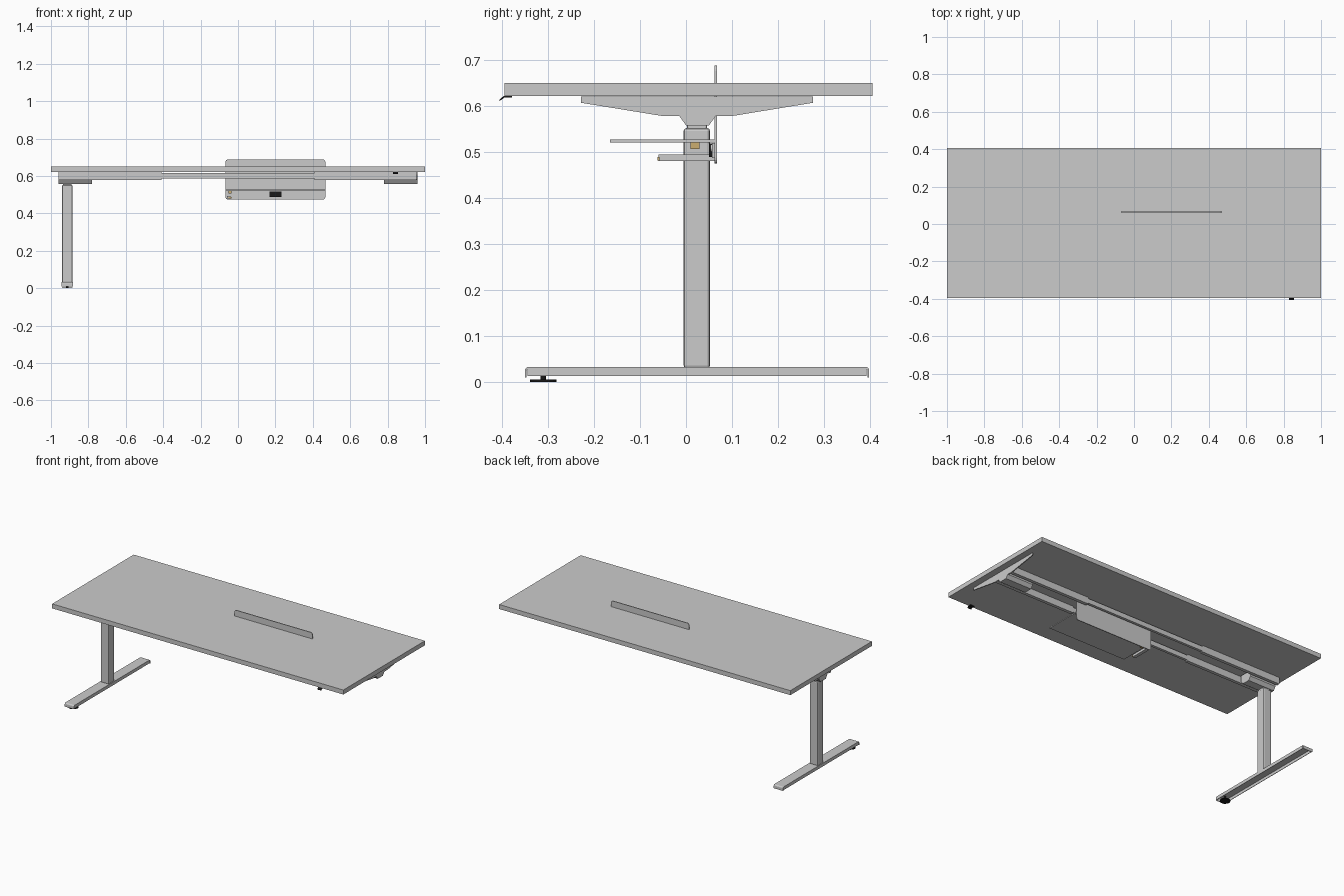
import bpy, bmesh, math
from mathutils import Vector

if "Cube" in bpy.data.objects:
    bpy.data.objects.remove(bpy.data.objects["Cube"])


def mat(name, col):
    m = bpy.data.materials.new(name)
    m.diffuse_color = col
    m.use_nodes = True
    m.node_tree.nodes["Principled BSDF"].inputs["Base Color"].default_value = m.diffuse_color
    return m


BLACK = mat("black_plastic", (0.01, 0.01, 0.01, 1))
BRASS = mat("brass", (0.6, 0.42, 0.16, 1))


def finish(name, bm, m=None):
    bmesh.ops.recalc_face_normals(bm, faces=bm.faces)
    me = bpy.data.meshes.new(name)
    bm.to_mesh(me)
    bm.free()
    ob = bpy.data.objects.new(name, me)
    bpy.context.collection.objects.link(ob)
    if m:
        me.materials.append(m)
    return ob


def box(name, x, y, z, m=None):
    """Box from (min, max) ranges."""
    bm = bmesh.new()
    bmesh.ops.create_cube(bm, size=1)
    for v in bm.verts:
        v.co = Vector([r[0] + (c + 0.5) * (r[1] - r[0]) for c, r in zip(v.co, (x, y, z))])
    return finish(name, bm, m)


def bevel(ob, width, segments=2):
    b = ob.modifiers.new("bevel", 'BEVEL')
    b.width, b.segments = width, segments
    return ob


def extrude(name, pts, axis, a, b, m=None):
    """Extrude a profile along x (points are y,z) or y (points are x,z)."""
    bm = bmesh.new()
    to3 = (lambda p: (a, p[0], p[1])) if axis == 'x' else (lambda p: (p[0], a, p[1]))
    f = bm.faces.new([bm.verts.new(to3(p)) for p in pts])
    ext = bmesh.ops.extrude_face_region(bm, geom=[f])
    d = Vector((b - a, 0, 0)) if axis == 'x' else Vector((0, b - a, 0))
    bmesh.ops.translate(bm, vec=d, verts=[v for v in ext["geom"] if isinstance(v, bmesh.types.BMVert)])
    return finish(name, bm, m)


def cylinder(name, r, loc, depth, axis='z', m=None, seg=24):
    bm = bmesh.new()
    bmesh.ops.create_cone(bm, cap_ends=True, segments=seg, radius1=r, radius2=r, depth=depth)
    ob = finish(name, bm, m)
    ob.location = loc
    if axis == 'y':
        ob.rotation_euler.x = math.pi / 2
    return ob


# Table top
box("table_top", (-1, 1), (-0.395, 0.405), (0.622, 0.65))

# Telescoping rails under the top
for side, y0, y1 in (("front", -0.05, -0.03), ("back", 0.078, 0.098)):
    box(side + "_rail_left", (-0.96, -0.41), (y0, y1), (0.58, 0.621))
    box(side + "_rail_right", (0.41, 0.96), (y0, y1), (0.58, 0.621))
    box(side + "_rail_middle", (-0.42, 0.42), (y0 + 0.002, y1 - 0.002), (0.587, 0.616))

# Leg mounting blocks with tapered undersides
block = [(0, 0.558), (0.05, 0.558), (0.065, 0.579), (0.065, 0.615), (-0.015, 0.615), (-0.015, 0.579)]
extrude("left_mounting_block", block, 'x', -0.96, -0.78)
extrude("right_mounting_block", block, 'x', 0.78, 0.96)

# Tapered side bracket on the right end
extrude("right_side_bracket",
        [(-0.228, 0.621), (-0.228, 0.607), (-0.05, 0.578), (0.099, 0.578), (0.276, 0.607), (0.276, 0.621)],
        'x', 0.954, 0.96)

# Leg column, collar and foot
bevel(box("leg_column", (-0.941, -0.885), (-0.005, 0.052), (0.03, 0.552)), 0.006)
bevel(box("leg_collar", (-0.936, -0.89), (0.002, 0.046), (0.545, 0.562)), 0.004)
# Foot top plate folds down at both ends
t, outer = 0.003, []
for cy, a0 in ((-0.342, 180), (0.39, 90)):
    for i in range(5):
        a = math.radians(a0 - i * 22.5)
        outer.append((cy + 0.008 * math.cos(a), 0.025 + 0.008 * math.sin(a)))
inner = [(y - math.copysign(t, y), z - t) for y, z in reversed(outer)]
prof = [(-0.35, 0.01)] + outer + [(0.398, 0.01), (0.395, 0.01)] + inner + [(-0.347, 0.01)]
extrude("foot_top_plate", prof, 'x', -0.945, -0.881)
for side, x in (("left", -0.945), ("right", -0.884)):
    box("foot_wall_" + side, (x, x + t), (-0.344, 0.392), (0.013, 0.031))

# Levelling glide under the front of the foot
cylinder("glide_pad", 0.029, (-0.913, -0.31, 0.0025), 0.005, m=BLACK)
cylinder("glide_stem", 0.006, (-0.913, -0.31, 0.0175), 0.026, m=BLACK, seg=12)

# Upright panel through the top, with rounded corners
pts = []
for cx, cz, a0 in ((0.455, 0.676, 0), (-0.055, 0.676, 90), (-0.055, 0.487, 180), (0.455, 0.487, 270)):
    for i in range(5):
        a = math.radians(a0 + i * 22.5)
        pts.append((cx + 0.012 * math.cos(a), cz + 0.012 * math.sin(a)))
extrude("upright_panel", pts, 'y', 0.062, 0.067)

# Thin shelf, support arm and its brass fittings
box("shelf", (-0.067, 0.467), (-0.165, 0.063), (0.5205, 0.527))
box("support_arm", (-0.06, -0.04), (-0.06, 0.063), (0.48, 0.4945))
box("upper_fitting", (-0.052, -0.034), (0.01, 0.029), (0.507, 0.521), BRASS)
box("lower_fitting", (-0.052, -0.036), (-0.062, -0.058), (0.481, 0.489), BRASS)

# Latch plate with black catch and screws
box("latch_plate", (0.04, 0.352), (0.056, 0.063), (0.487, 0.519))
box("latch_catch", (0.168, 0.232), (0.05, 0.057), (0.489, 0.518), BLACK)
for i, x in enumerate((0.104, 0.29)):
    cylinder(f"latch_screw_{i + 1}", 0.008, (x, 0.055, 0.508), 0.004, 'y', seg=16)

# Control paddle at the front edge
extrude("control_paddle",
        [(-0.378, 0.622), (-0.396, 0.622), (-0.405, 0.614), (-0.405, 0.611), (-0.395, 0.618), (-0.378, 0.618)],
        'x', 0.828, 0.855, BLACK)
